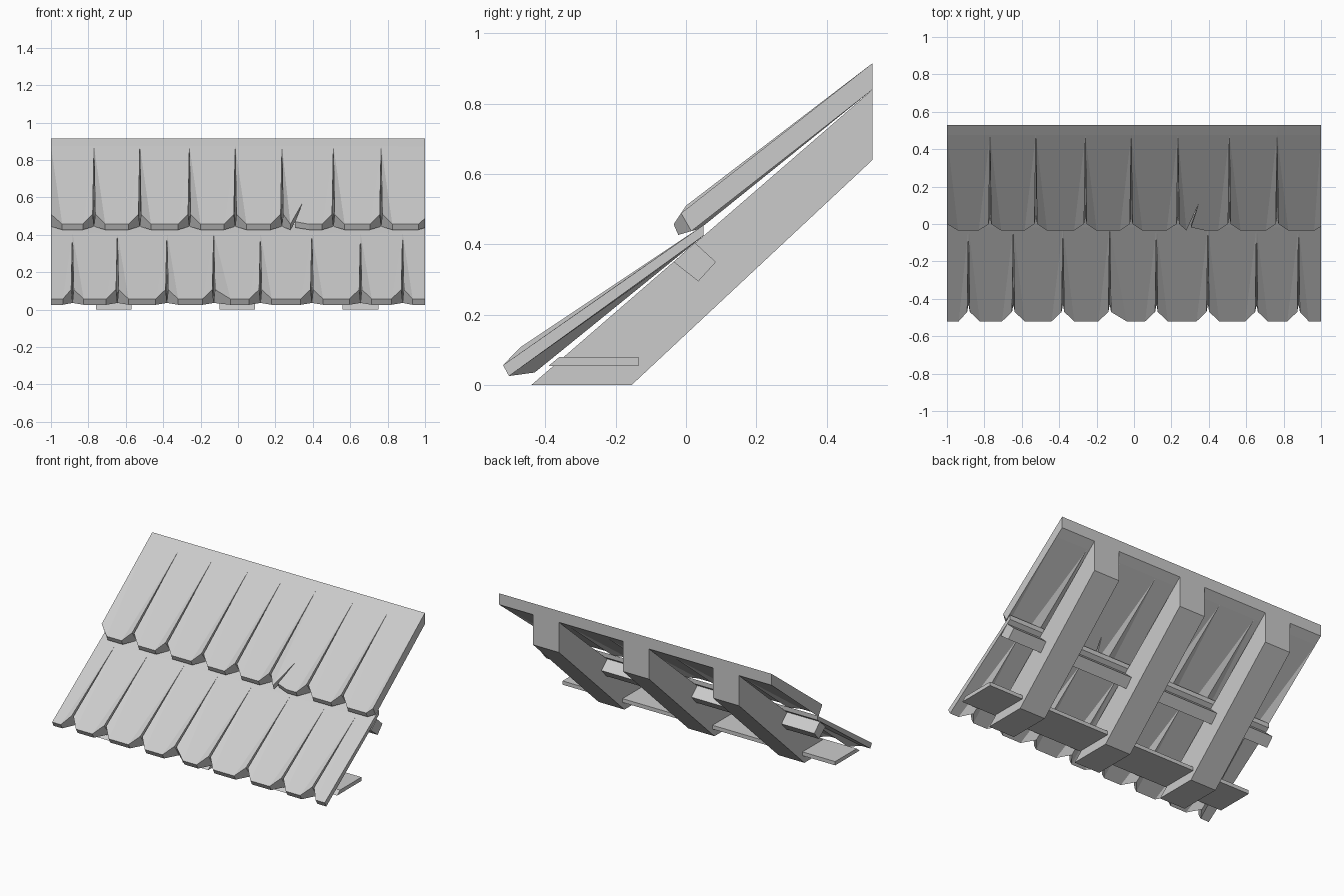
import bpy, bmesh
from mathutils import Vector

if "Cube" in bpy.data.objects:
    bpy.data.objects.remove(bpy.data.objects["Cube"])

grey = bpy.data.materials.new("roof grey")
grey.use_nodes = True
colour = (0.6, 0.6, 0.6, 1)
grey.diffuse_color = colour
grey.node_tree.nodes["Principled BSDF"].inputs["Base Color"].default_value = colour


def finish(name, bm):
    bmesh.ops.recalc_face_normals(bm, faces=bm.faces)
    mesh = bpy.data.meshes.new(name)
    bm.to_mesh(mesh)
    bm.free()
    mesh.materials.append(grey)
    obj = bpy.data.objects.new(name, mesh)
    bpy.context.collection.objects.link(obj)
    return obj


def beam(name, profile, x0, x1):
    """Extrude a (y, z) profile along x."""
    bm = bmesh.new()
    face = bm.faces.new([bm.verts.new((x0, y, z)) for y, z in profile])
    moved = bmesh.ops.extrude_face_region(bm, geom=[face])["geom"]
    bmesh.ops.translate(bm, vec=(x1 - x0, 0, 0),
                        verts=[v for v in moved if isinstance(v, bmesh.types.BMVert)])
    return finish(name, bm)


def tile_layer(bm, x0, x1, sides, gap, chamfer, rails, taper, notch):
    """One skin of a tile; returns its boundary loop."""
    back, corner, eave = (Vector((0, y, z)) for y, z in rails)

    def side(x, sign, amount, reach):
        joint = eave.lerp(corner, amount)
        edge = gap if abs(x) < 1 else 0
        wide = max(reach * amount, 0.004)
        spots = [(x, back), (x, joint.lerp(back, taper)),
                 (x + sign * edge, joint), (x + sign * wide, eave)]
        return [bm.verts.new(Vector((px, 0, 0)) + p) for px, p in spots]

    left = side(x0, 1, sides[0], chamfer[0])
    right = side(x1, -1, sides[1], chamfer[1])
    crack = []
    for px, t in notch:
        crack.append(bm.verts.new(Vector((px, 0, 0)) + eave.lerp(back, t)))
    bm.faces.new([left[0], left[1], right[1], right[0]])
    bm.faces.new([left[1], left[3]] + crack + [right[3], right[1]])
    bm.faces.new(left[1:])
    bm.faces.new(right[:0:-1])
    return left + crack + right[::-1]


def tile_row(name, joints, top, bottom, ends, taper, wide=None, cracked=None):
    """Row of chamfered tiles with tapering grooves between them."""
    bm = bmesh.new()
    for i, (x0, x1) in enumerate(zip(joints, joints[1:])):
        sides = (ends[0] if i == 0 else 1, ends[1] if i == len(joints) - 2 else 1)
        limit = (x1 - x0) * 0.45
        chamfer = (0.09 if i == wide else min(0.06, limit), min(0.06, limit))
        notch = ()
        if i == cracked:
            chamfer = (0.045, 0.06)
            notch = ((0.345, 0.25), (0.305, 0.03), (0.38, 0))
        a = tile_layer(bm, x0, x1, sides, 0.007, chamfer, top, taper, notch)
        b = tile_layer(bm, x0, x1, sides, 0, chamfer, bottom, taper, notch)
        for k in range(len(a)):
            n = (k + 1) % len(a)
            bm.faces.new([a[k], a[n], b[n], b[k]])
    return finish(name, bm)


# Overlapping tile rows, each rail given as back, joint corner, eave
tile_row("upper_tiles",
         [-1, -0.77, -0.525, -0.26, -0.015, 0.235, 0.51, 0.765, 1],
         [(0.53, 0.915), (0, 0.51), (-0.035, 0.457)],
         [(0.53, 0.84), (0.04, 0.445), (-0.022, 0.427)],
         (1, 0.6), 0.9, cracked=5)
tile_row("lower_tiles",
         [-1, -0.885, -0.645, -0.38, -0.13, 0.12, 0.395, 0.655, 0.88, 1],
         [(0.05, 0.455), (-0.47, 0.108), (-0.52, 0.057)],
         [(0.05, 0.425), (-0.43, 0.036), (-0.503, 0.026)],
         (0, 0), 0.87, wide=4)

# Rafters
for label, x in (("left", 0.655), ("middle", -0.005), ("right", -0.665)):
    beam(label + "_rafter",
         [(-0.44, 0), (-0.155, 0), (0.53, 0.64), (0.53, 0.84)], x - 0.095, x + 0.095)

# Cross members
beam("batten", [(0.025, 0.405), (0.085, 0.35), (0.035, 0.295), (-0.035, 0.35)], -1, 1)
beam("soffit_board", [(-0.39, 0.055), (-0.135, 0.055), (-0.135, 0.08), (-0.36, 0.08)], -1, 1)
